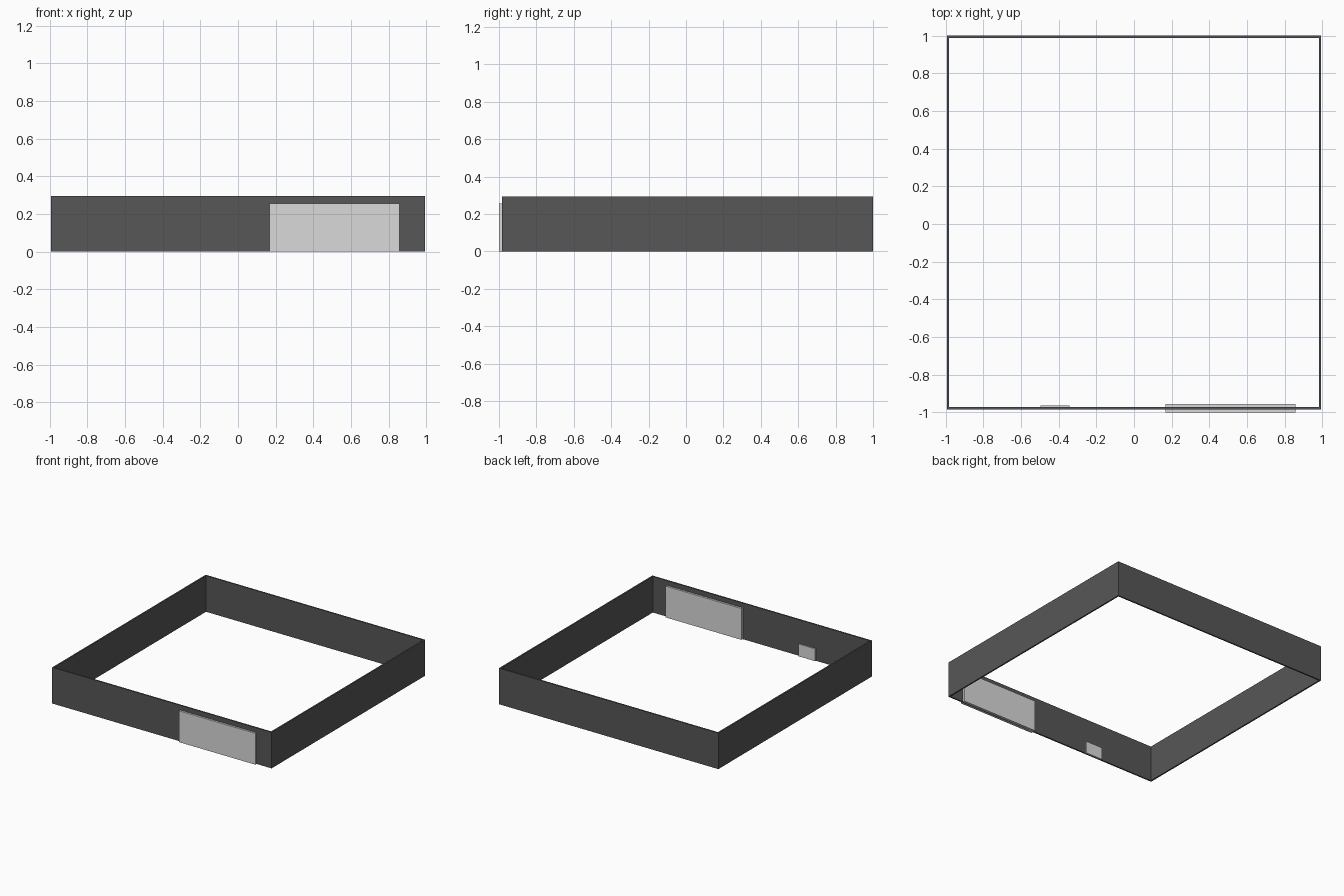
import bpy
import bmesh

if "Cube" in bpy.data.objects:
    bpy.data.objects.remove(bpy.data.objects["Cube"])


def material(name, grey):
    m = bpy.data.materials.new(name)
    m.diffuse_color = (grey, grey, grey, 1)
    m.use_nodes = True
    m.node_tree.nodes["Principled BSDF"].inputs["Base Color"].default_value = m.diffuse_color
    return m


def add_object(name, bm, mat):
    bmesh.ops.recalc_face_normals(bm, faces=bm.faces)
    me = bpy.data.meshes.new(name)
    bm.to_mesh(me)
    bm.free()
    me.materials.append(mat)
    ob = bpy.data.objects.new(name, me)
    bpy.context.collection.objects.link(ob)


def box(name, x, y, z, mat):
    bm = bmesh.new()
    bmesh.ops.create_cube(bm, size=1)
    for v in bm.verts:
        for i, (lo, hi) in enumerate((x, y, z)):
            v.co[i] = lo if v.co[i] < 0 else hi
    add_object(name, bm, mat)


dark = material("dark grey", 0.095)
light = material("light grey", 0.7)

# Perimeter wall: a square ring with mitred corners, open top and bottom
X, Y0, Y1, T, H = 0.993, -0.984, 1.0, 0.012, 0.295


def ring(bm, inset, z):
    a, lo, hi = X - inset, Y0 + inset, Y1 - inset
    return [bm.verts.new((x, y, z)) for x, y in ((-a, lo), (a, lo), (a, hi), (-a, hi))]


bm = bmesh.new()
loops = [ring(bm, 0, 0), ring(bm, 0, H), ring(bm, T, H), ring(bm, T, 0)]
for i in range(4):
    a, b = loops[i], loops[(i + 1) % 4]
    for j in range(4):
        k = (j + 1) % 4
        bm.faces.new((a[j], a[k], b[k], b[j]))
add_object("perimeter_wall", bm, dark)

# Gate slab passing through the front wall
box("gate", (0.167, 0.857), (-1.0, -0.956), (0, 0.256), light)

# Small panel on the inside of the front wall
box("inner_panel", (-0.495, -0.343), (-0.974, -0.963), (0, 0.1), light)
